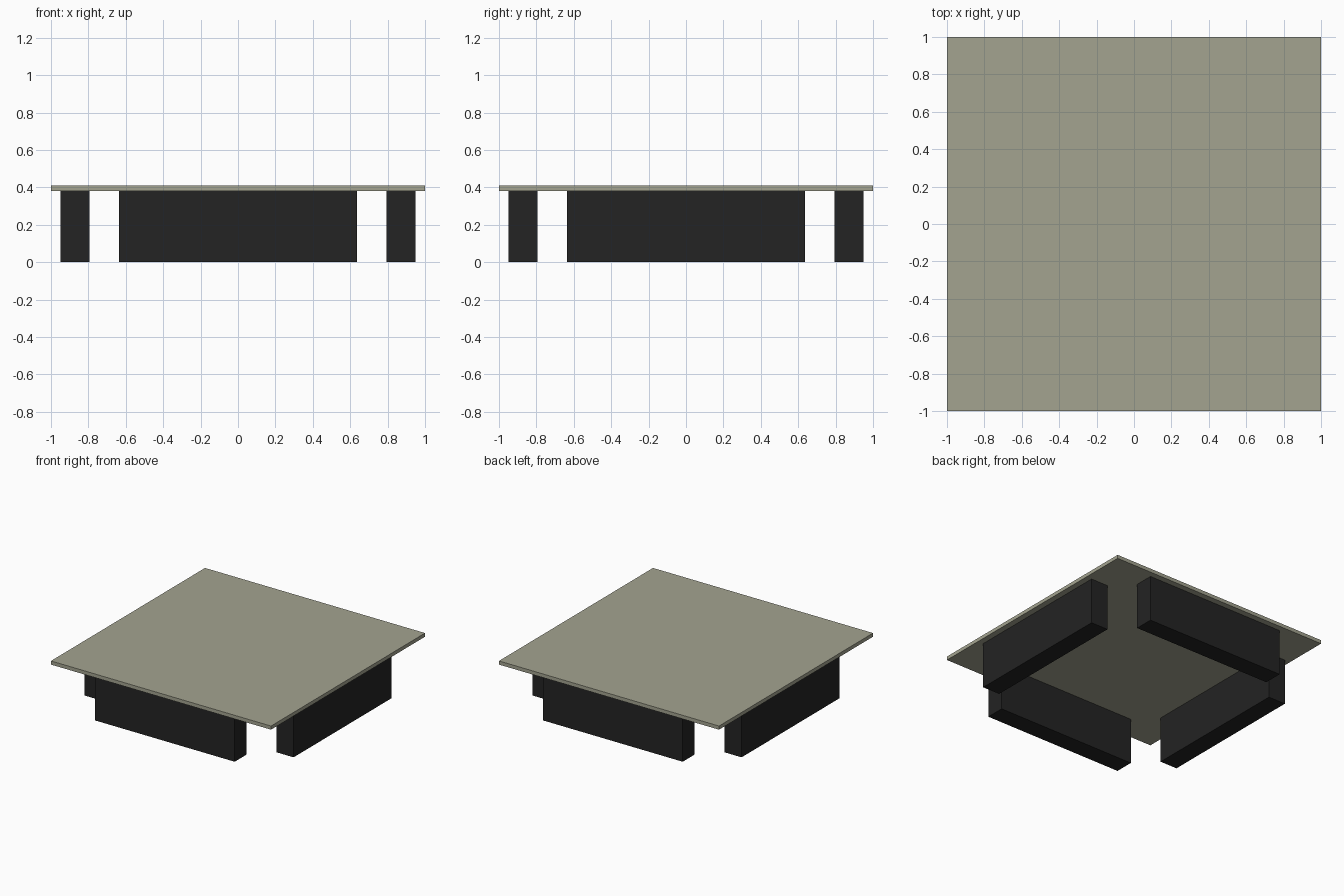
import bpy
from math import radians
from mathutils import Matrix, Vector

cube = bpy.data.objects.get("Cube")
if cube:
    bpy.data.objects.remove(cube, do_unlink=True)


def make_material(name, rgb):
    mat = bpy.data.materials.new(name)
    mat.use_nodes = True
    color = (*rgb, 1.0)
    mat.diffuse_color = color
    bsdf = mat.node_tree.nodes["Principled BSDF"]
    bsdf.inputs["Base Color"].default_value = color
    bsdf.inputs["Roughness"].default_value = 0.7
    return mat


def add_box(name, center, size, mat, turn=0):
    """Box of the given size, turned about the vertical axis of the table."""
    bpy.ops.mesh.primitive_cube_add(size=1)
    obj = bpy.context.object
    obj.name = name
    place = (Matrix.Rotation(radians(turn), 4, "Z")
             @ Matrix.Translation(center)
             @ Matrix.Diagonal(Vector((*size, 1))))
    obj.data.transform(place)
    obj.data.materials.append(mat)
    return obj


stone = make_material("grey green top", (0.37, 0.37, 0.28))
black = make_material("black base", (0.017, 0.017, 0.017))

TOP = 0.41
THICK = 0.03
BASE = TOP - THICK

# Thin square table top
add_box("table_top", (0, 0, TOP - THICK / 2), (2, 2, THICK), stone)

# Four long block legs, one along each side, open at the corners
for i, side in enumerate(("front", "left", "back", "right")):
    add_box(side + "_leg", (0, -0.872, BASE / 2), (1.27, 0.156, BASE),
            black, turn=90 * i)
